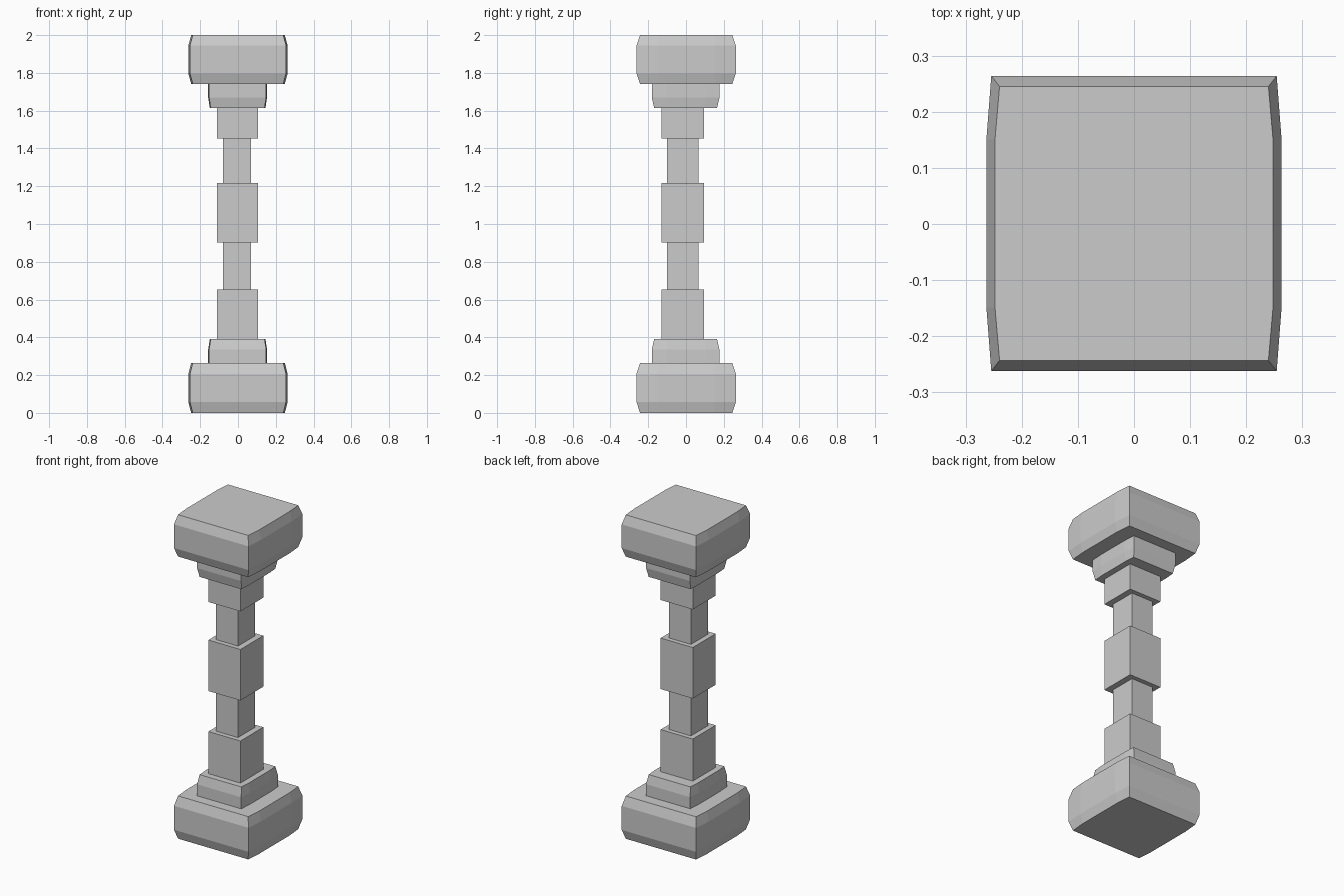
import bpy, bmesh

if "Cube" in bpy.data.objects:
    bpy.data.objects.remove(bpy.data.objects["Cube"])


def chamfered_block(name, cx, cy, hx, hy, z0, z1, edge):
    """Block with chamfered top and bottom edges and slightly bowed x sides."""
    bm = bmesh.new()
    levels = [(z0, 0.0), (z0 + edge, 1.0), (z1 - edge, 1.0), (z1, 0.0)]
    rings = []
    for z, wide in levels:
        sx = hx * (1.0 if wide else 0.942)
        sy = hy * (1.0 if wide else 0.928)
        corner, bow = sx * 0.967, hy * 0.57
        outline = [(-corner, -sy), (corner, -sy), (sx, -bow), (sx, bow),
                   (corner, sy), (-corner, sy), (-sx, bow), (-sx, -bow)]
        rings.append([bm.verts.new((cx + x, cy + y, z)) for x, y in outline])
    for a, b in zip(rings, rings[1:]):
        for i in range(8):
            j = (i + 1) % 8
            bm.faces.new((a[i], a[j], b[j], b[i]))
    bm.faces.new(rings[0][::-1])
    bm.faces.new(rings[-1])
    finish(name, bm)


def box(name, x0, x1, y0, y1, z0, z1):
    bm = bmesh.new()
    bmesh.ops.create_cube(bm, size=1.0)
    bmesh.ops.scale(bm, vec=(x1 - x0, y1 - y0, z1 - z0), verts=bm.verts)
    bmesh.ops.translate(bm, vec=((x0 + x1) / 2, (y0 + y1) / 2, (z0 + z1) / 2),
                        verts=bm.verts)
    finish(name, bm)


def finish(name, bm):
    bmesh.ops.recalc_face_normals(bm, faces=bm.faces)
    mesh = bpy.data.meshes.new(name)
    bm.to_mesh(mesh)
    bm.free()
    bpy.context.collection.objects.link(bpy.data.objects.new(name, mesh))


# Foot and capital blocks
chamfered_block("foot", 0, 0.001, 0.263, 0.263, 0.0, 0.264, 0.058)
chamfered_block("capital", 0, 0.001, 0.263, 0.263, 1.742, 2.0, 0.056)

# Stepped collars, partly sunk into the end blocks
chamfered_block("lower_collar", -0.002, -0.002, 0.156, 0.179, 0.13, 0.392, 0.057)
chamfered_block("upper_collar", -0.002, -0.002, 0.156, 0.179, 1.613, 1.87, 0.057)

# Thin shaft running through the post
box("shaft", -0.08, 0.07, -0.10, 0.066, 0.3, 1.7)

# Thicker bands around the shaft
for name, z0, z1 in [("lower_band", 0.3, 0.652),
                     ("middle_band", 0.902, 1.217),
                     ("upper_band", 1.452, 1.7)]:
    box(name, -0.112, 0.107, -0.129, 0.094, z0, z1)
